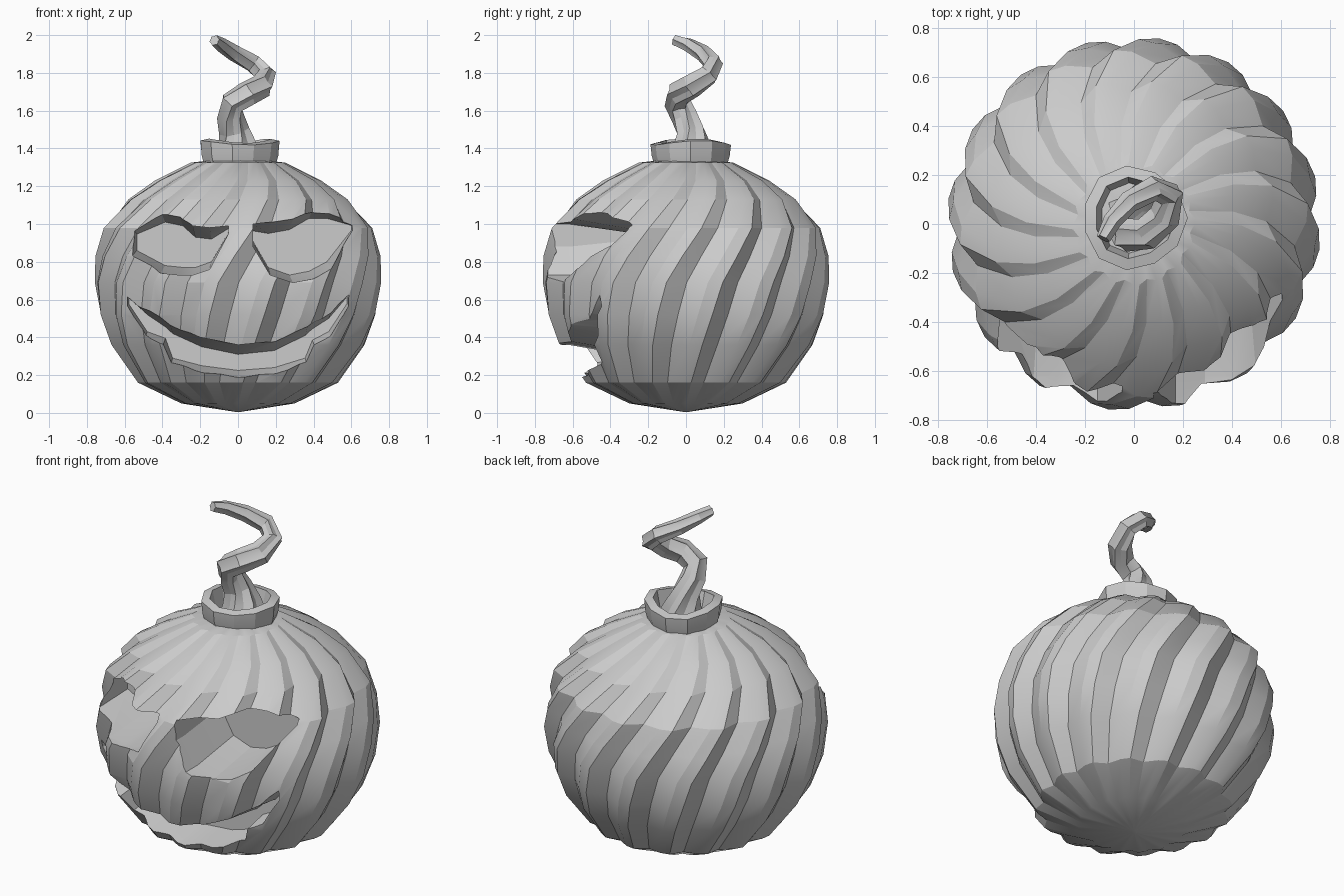
import bpy, bmesh, math
from mathutils import Vector

if "Cube" in bpy.data.objects:
    bpy.data.objects.remove(bpy.data.objects["Cube"])


def make_object(name, bm):
    bmesh.ops.recalc_face_normals(bm, faces=bm.faces)
    mesh = bpy.data.meshes.new(name)
    bm.to_mesh(mesh)
    bm.free()
    ob = bpy.data.objects.new(name, mesh)
    bpy.context.collection.objects.link(ob)
    return ob


def loft(name, rings, closed=False):
    """Skin a list of rings; cap the ends unless closed into a loop."""
    bm = bmesh.new()
    vs = [[bm.verts.new(p) for p in ring] for ring in rings]
    n = len(rings[0])
    pairs = list(zip(vs, vs[1:])) + ([(vs[-1], vs[0])] if closed else [])
    for a, b in pairs:
        for i in range(n):
            j = (i + 1) % n
            bm.faces.new((a[i], a[j], b[j], b[i]))
    if not closed:
        for ring in (vs[0], vs[-1]):
            c = bm.verts.new(sum((v.co for v in ring), Vector()) / n)
            for i in range(n):
                bm.faces.new((ring[i], ring[(i + 1) % n], c))
    return make_object(name, bm)


def smooth(ob, deg):
    bpy.ops.object.select_all(action='DESELECT')
    ob.select_set(True)
    bpy.context.view_layer.objects.active = ob
    bpy.ops.object.shade_smooth_by_angle(angle=math.radians(deg))


# Body: sawtooth ribs swirled around a squashed ball
LOBES = 16
PROFILE = [(.012, .005), (.30, .05), (.53, .16), (.675, .36), (.74, .52), (.765, .69),
           (.755, .83), (.715, .98), (.585, 1.13), (.44, 1.23), (.25, 1.325), (.12, 1.34)]
RIB = [(0, .925), (.38, .985), (.64, 1.0)]


def twist(z):
    return math.radians(-15 + 15 * z / .68 if z < .68 else 36 * ((z - .68) / .65) ** 1.15)


rings = []
for r, z in PROFILE:
    ring = []
    for k in range(LOBES):
        for t, s in RIB:
            a = (k + t) * math.tau / LOBES + twist(z)
            ring.append((r * s * math.cos(a), r * s * math.sin(a), z))
    rings.append(ring)
body = loft("pumpkin_body", rings)


# Carved face: pockets narrowing towards the back, columns are (x, upper z, lower z)
def pocket(name, cols, back, du, dl, sx):
    def outline(y, k):
        up = [(x * (1 - k * (1 - sx)), y, u - k * min(du, (u - l) * .3)) for x, u, l in cols]
        lo = [(x * (1 - k * (1 - sx)), y, l + k * min(dl, (u - l) * .3)) for x, u, l in cols]
        return up, lo
    bm = bmesh.new()
    secs = []
    for y, k in ((-1, 0), (-.62, 0), (back, 1)):
        secs.append([[bm.verts.new(p) for p in row] for row in outline(y, k)])
    n = len(cols)
    for up, lo in (secs[0], secs[-1]):
        for i in range(n - 1):
            bm.faces.new((up[i], up[i + 1], lo[i + 1], lo[i]))
    loops = [up + lo[::-1] for up, lo in secs]
    for a, b in zip(loops, loops[1:]):
        for i in range(2 * n):
            j = (i + 1) % (2 * n)
            bm.faces.new((a[i], a[j], b[j], b[i]))
    ob = make_object(name, bm)
    ob.hide_render = True
    return ob


right_eye = [(.08, 1.0, .88), (.17, 1.01, .73), (.29, 1.03, .69), (.40, 1.09, .71),
             (.50, 1.09, .76), (.64, 1.01, .95)]
left_eye = [(-.57, 1.0, .82), (-.41, 1.07, .74), (-.31, 1.05, .73), (-.24, .99, .73),
            (-.15, .98, .76), (-.05, .99, .95)]
mouth = [(-.60, .63, .55), (-.50, .57, .38), (-.40, .50, .35), (-.36, .47, .24),
         (-.20, .40, .20), (0, .36, .175), (.20, .38, .19), (.37, .46, .24),
         (.41, .49, .34), (.50, .55, .38), (.60, .64, .55)]
cutters = [pocket("right_eye_cutter", right_eye, -.27, .06, .04, .94),
           pocket("left_eye_cutter", left_eye, -.27, .06, .04, .94),
           pocket("mouth_cutter", mouth, -.33, .05, .05, .96)]
for c in cutters:
    m = body.modifiers.new(c.name, 'BOOLEAN')
    m.operation, m.solver, m.object = 'DIFFERENCE', 'EXACT', c
bpy.context.view_layer.update()
carved = bpy.data.meshes.new_from_object(body.evaluated_get(bpy.context.evaluated_depsgraph_get()))
body.modifiers.clear()
body.data = carved
for c in cutters:
    bpy.data.objects.remove(c)
smooth(body, 20)

# Collar: uneven open ring on the crown
rings = []
for r, z in [(.19, 1.31), (.205, 1.36), (.212, 1.43), (.165, 1.44), (.14, 1.33)]:
    rings.append([((r + .008 * math.cos(3 * a)) * math.cos(a),
                   .025 + (r + .008 * math.cos(3 * a)) * math.sin(a),
                   z + .012 * math.sin(2 * a + 1) * (z > 1.4))
                  for a in (i * math.tau / 11 for i in range(11))])
collar = loft("collar", rings, closed=True)
smooth(collar, 20)

# Stem: ridged, twisting tube along a corkscrew path (x, y, z, radius)
PATH = [(.01, .03, 1.33, .135), (0, .035, 1.41, .105), (-.02, .025, 1.49, .082),
        (-.04, -.01, 1.57, .073), (-.03, -.045, 1.64, .070), (.05, -.04, 1.69, .068),
        (.125, .03, 1.73, .066), (.145, .12, 1.79, .058), (.08, .145, 1.85, .052),
        (-.02, .09, 1.905, .045), (-.09, .01, 1.95, .038), (-.125, -.06, 1.972, .03)]
pts = [Vector(p[:3]) for p in PATH]
tangent = Vector((0, 0, 1))
u = Vector((1, 0, 0))
rings = []
for i, p in enumerate(pts):
    t = (pts[min(i + 1, len(pts) - 1)] - pts[max(i - 1, 0)]).normalized()
    u = tangent.rotation_difference(t) @ u
    tangent = t
    v = t.cross(u)
    r = PATH[i][3]
    ring = []
    for k in range(12):
        a = k * math.tau / 12 + i * .22
        s = r * (1 if k % 2 else .78)
        ring.append(p + u * s * math.cos(a) + v * s * math.sin(a))
    rings.append(ring)
stem = loft("stem", rings)
smooth(stem, 20)
